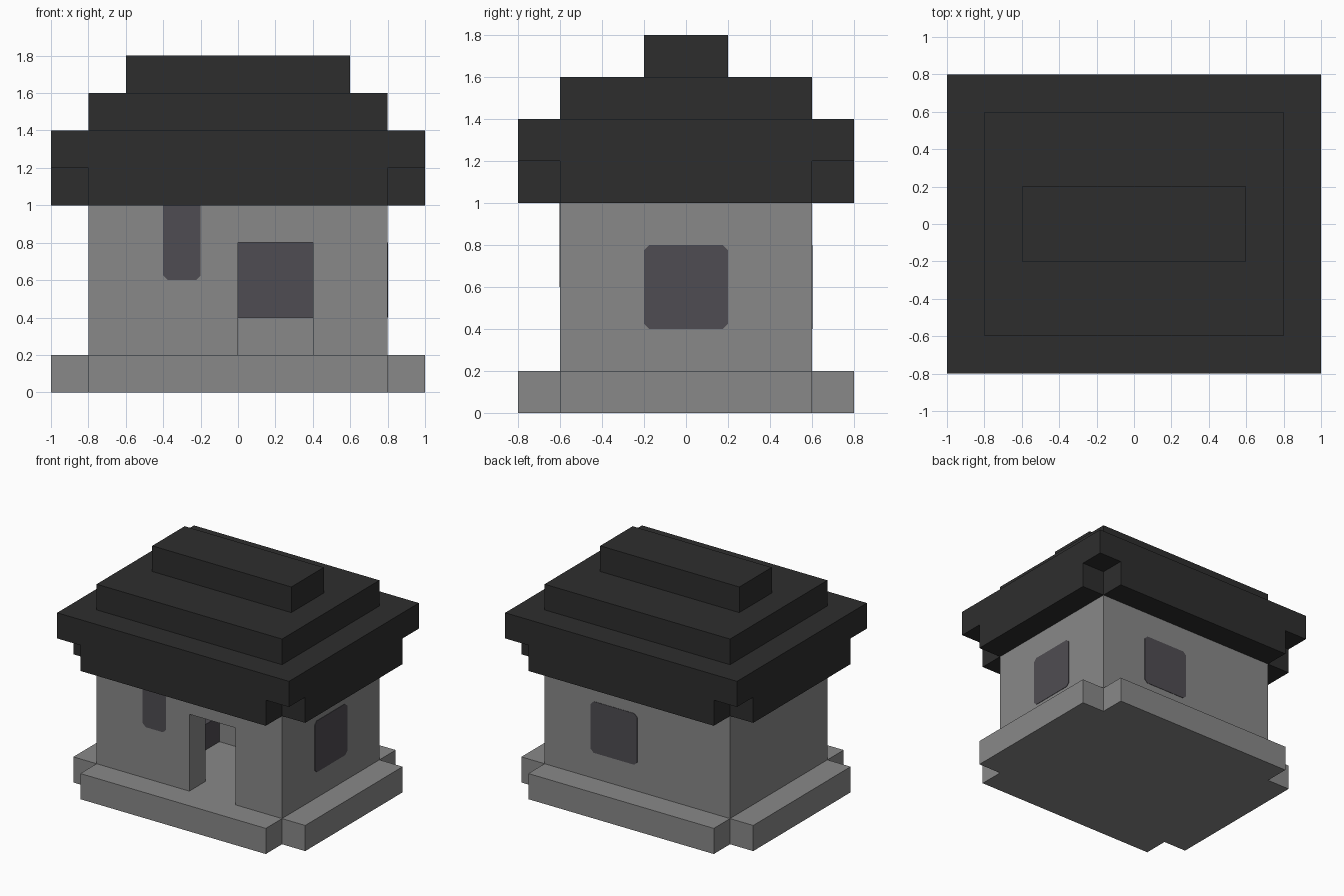
import bpy
import bmesh

cube = bpy.data.objects.get("Cube")
if cube:
    bpy.data.objects.remove(cube, do_unlink=True)


def material(name, rgb):
    m = bpy.data.materials.new(name)
    m.use_nodes = True
    color = (*rgb, 1)
    m.diffuse_color = color
    m.node_tree.nodes["Principled BSDF"].inputs["Base Color"].default_value = color
    return m


STONE = material("grey stone", (0.25, 0.25, 0.25))
ROOF = material("charcoal roof", (0.027, 0.027, 0.027))
GLASS = material("dark window", (0.078, 0.073, 0.085))


def prism(name, mat, outline, start, depth):
    """Extrude a closed outline of 3D points by a depth vector."""
    bm = bmesh.new()
    face = bm.faces.new([bm.verts.new(start(a, b)) for a, b in outline])
    new = bmesh.ops.extrude_face_region(bm, geom=[face])["geom"]
    bmesh.ops.translate(bm, vec=depth,
                        verts=[v for v in new if isinstance(v, bmesh.types.BMVert)])
    bmesh.ops.recalc_face_normals(bm, faces=bm.faces)
    mesh = bpy.data.meshes.new(name)
    bm.to_mesh(mesh)
    bm.free()
    mesh.materials.append(mat)
    obj = bpy.data.objects.new(name, mesh)
    bpy.context.collection.objects.link(obj)
    return obj


def slab(name, mat, outline, z0, z1):
    return prism(name, mat, outline, lambda x, y: (x, y, z0), (0, 0, z1 - z0))


def rect(x0, x1, y0, y1):
    return [(x0, y0), (x1, y0), (x1, y1), (x0, y1)]


def plus(x, y, n):
    """Rectangle with a square notch in every corner."""
    return [(n - x, -y), (x - n, -y), (x - n, n - y), (x, n - y),
            (x, y - n), (x - n, y - n), (x - n, y), (n - x, y),
            (n - x, y - n), (-x, y - n), (-x, n - y), (n - x, n - y)]


def chamfered(a0, a1, b0, b1, c=0.025):
    return [(a0 + c, b0), (a1 - c, b0), (a1, b0 + c), (a1, b1 - c),
            (a1 - c, b1), (a0 + c, b1), (a0, b1 - c), (a0, b0 + c)]


# Stepped foundation and floor
slab("foundation", STONE, plus(1, 0.8, 0.2), 0, 0.2)

# Walls wrap the room and stop either side of the doorway
slab("walls", STONE,
     [(0, -0.6), (-0.8, -0.6), (-0.8, 0.6), (0.8, 0.6), (0.8, -0.6), (0.4, -0.6),
      (0.4, -0.4), (0.6, -0.4), (0.6, 0.4), (-0.6, 0.4), (-0.6, -0.4), (0, -0.4)],
     0.2, 1.0)
slab("door_lintel", STONE, rect(0, 0.4, -0.6, -0.4), 0.8, 1.0)

# Tiered roof
slab("eaves", ROOF, plus(1, 0.8, 0.2), 1.0, 1.2)
for name, x, y, z in (("roof_lower", 1, 0.8, 1.2),
                      ("roof_middle", 0.8, 0.6, 1.4),
                      ("roof_ridge", 0.6, 0.2, 1.6)):
    slab(name, ROOF, rect(-x, x, -y, y), z, z + 0.2)

# Windows: thin panes just proud of the walls
T = 0.006
pane = chamfered(0, 0.4, 0.4, 0.8)
prism("front_window", GLASS, chamfered(-0.4, -0.2, 0.6, 1.03),
      lambda x, z: (x, -0.603, z), (0, T, 0))
prism("back_window", GLASS, pane, lambda x, z: (x, 0.597, z), (0, T, 0))
prism("right_window", GLASS, pane, lambda y, z: (0.797, y - 0.2, z), (T, 0, 0))
prism("back_window_inside", GLASS, rect(0, 0.4, 0.4, 0.8),
      lambda x, z: (x, 0.397, z), (0, T, 0))

# Low furniture inside the room
slab("back_bench", STONE, rect(-0.6, 0.6, 0.2, 0.4), 0.2, 0.4)
slab("side_chest", GLASS, rect(-0.6, -0.3, -0.4, 0.2), 0.2, 0.4)
